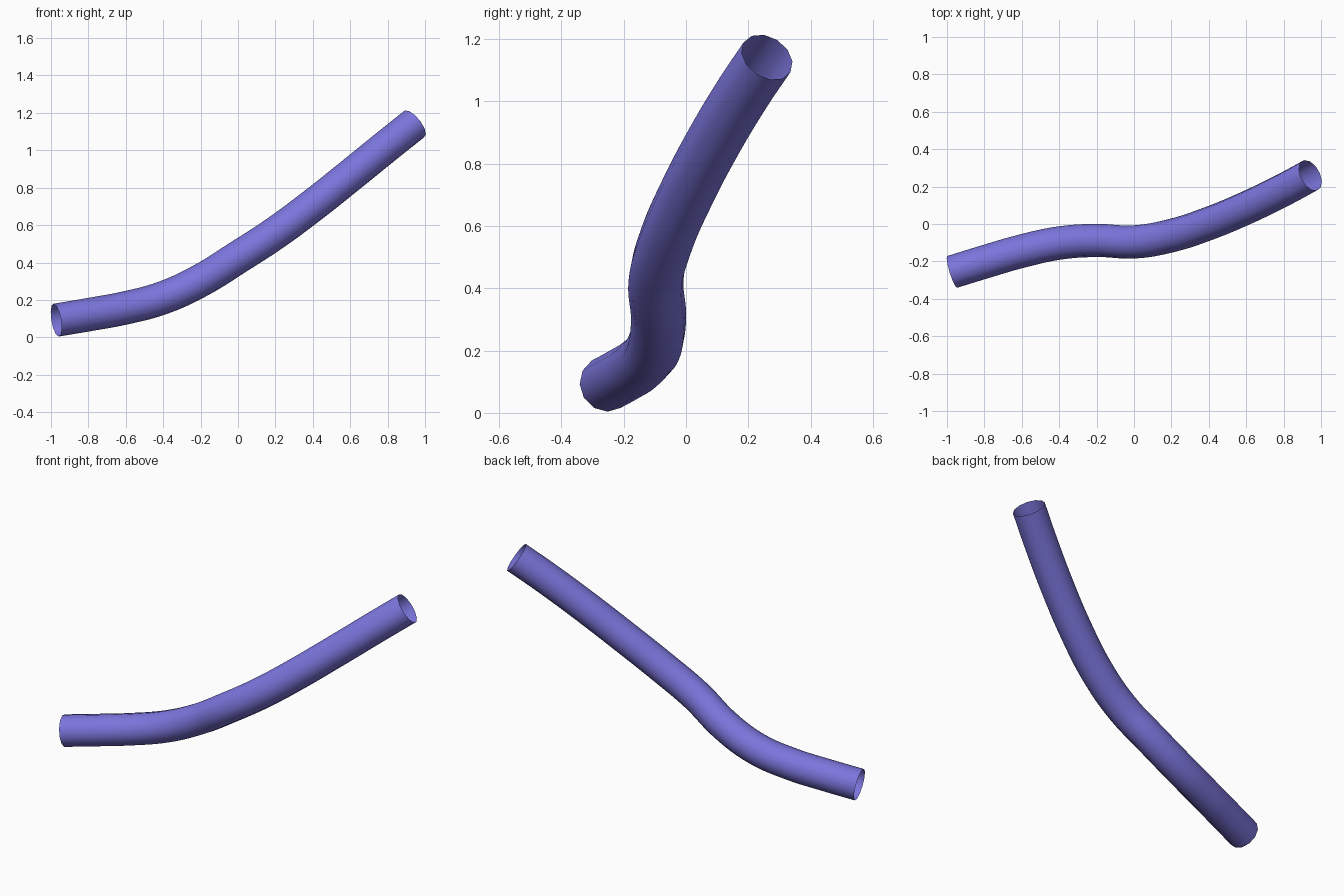
import bpy

if "Cube" in bpy.data.objects:
    bpy.data.objects.remove(bpy.data.objects["Cube"])

# Centre line of the bent pipe
path = [(-0.972, -0.256, 0.092), (-0.8, -0.203, 0.121), (-0.6, -0.145, 0.158),
        (-0.4, -0.102, 0.212), (-0.2, -0.088, 0.304), (0.0, -0.096, 0.428),
        (0.2, -0.062, 0.558), (0.4, 0.003, 0.706), (0.6, 0.086, 0.865),
        (0.8, 0.183, 1.027), (0.943, 0.26, 1.141)]

# Open twelve-sided tube swept along the line
curve = bpy.data.curves.new("pipe", "CURVE")
curve.dimensions = "3D"
curve.resolution_u = 6
curve.bevel_depth = 0.089
curve.bevel_resolution = 4
curve.use_fill_caps = False
spline = curve.splines.new("BEZIER")
spline.bezier_points.add(len(path) - 1)
for point, co in zip(spline.bezier_points, path):
    point.co = co
    point.handle_left_type = point.handle_right_type = "AUTO"
pipe = bpy.data.objects.new("pipe", curve)
bpy.context.collection.objects.link(pipe)

# Turn it into a smooth mesh
bpy.context.view_layer.objects.active = pipe
pipe.select_set(True)
bpy.ops.object.convert(target="MESH")
pipe = bpy.context.object
bpy.ops.object.shade_smooth()

# Material
mat = bpy.data.materials.new("violet")
mat.diffuse_color = (0.2, 0.18, 0.72, 1)
mat.use_nodes = True
mat.node_tree.nodes["Principled BSDF"].inputs["Base Color"].default_value = mat.diffuse_color
pipe.data.materials.clear()
pipe.data.materials.append(mat)
